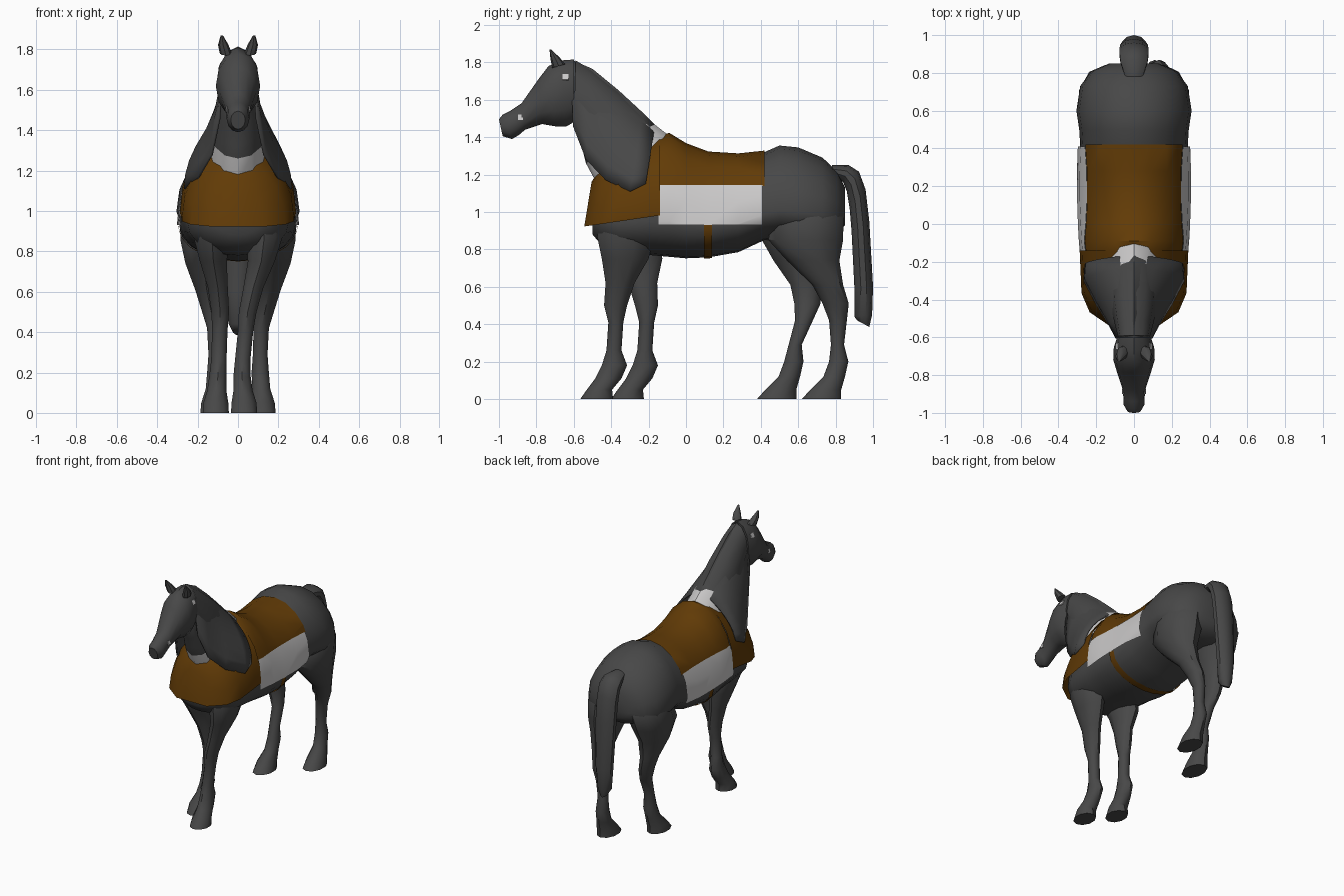
import bpy, bmesh, math
from mathutils import Vector

if "Cube" in bpy.data.objects:
    bpy.data.objects.remove(bpy.data.objects["Cube"])


def material(name, rgb):
    m = bpy.data.materials.new(name)
    m.diffuse_color = (*rgb, 1)
    m.use_nodes = True
    m.node_tree.nodes["Principled BSDF"].inputs["Base Color"].default_value = m.diffuse_color
    return m


DARK = material("dark_coat", (0.064, 0.064, 0.064))
BROWN = material("brown_cloth", (0.122, 0.044, 0.002))
LIGHT = material("light_grey", (0.6, 0.59, 0.59))


def finish(name, bm, *mats):
    bmesh.ops.recalc_face_normals(bm, faces=bm.faces)
    me = bpy.data.meshes.new(name)
    bm.to_mesh(me)
    bm.free()
    ob = bpy.data.objects.new(name, me)
    bpy.context.collection.objects.link(ob)
    for m in mats:
        me.materials.append(m)
    bpy.ops.object.select_all(action='DESELECT')
    ob.select_set(True)
    bpy.context.view_layer.objects.active = ob
    bpy.ops.object.shade_smooth_by_angle(angle=math.radians(40))
    return ob


def loft(sections, n=12, k=0.5, side=1):
    """Rings from (y1, z1, y2, z2, half_width[, centre_x]); k = height of the widest point."""
    bm = bmesh.new()
    rings = []
    for s in sections:
        a, b = Vector((0, s[0], s[1])), Vector((0, s[2], s[3]))
        mid = b.lerp(a, k)
        cx = s[5] if len(s) > 5 else 0
        ring = []
        for i in range(n):
            t = 2 * math.pi * i / n
            u = math.cos(t)
            p = mid + ((a - mid) * u if u > 0 else (b - mid) * -u)
            p.x = side * (cx + s[4] * math.sin(t))
            ring.append(bm.verts.new(p))
        rings.append(ring)
    for r, q in zip(rings, rings[1:]):
        for i in range(n):
            bm.faces.new((r[i], r[(i + 1) % n], q[(i + 1) % n], q[i]))
    bm.faces.new(rings[0])
    bm.faces.new(rings[-1])
    return bm


def trim(bm, *planes):
    """Cut away everything on the normal side of each plane."""
    for co, no in planes:
        bmesh.ops.bisect_plane(bm, geom=bm.verts[:] + bm.edges[:] + bm.faces[:],
                               plane_co=co, plane_no=no, clear_outer=True)
    return bm


# Torso: (y, top z, bottom z, half width)
torso = [(-.50, 1.15, .88, .12), (-.45, 1.24, .82, .20), (-.36, 1.31, .78, .25),
         (-.2, 1.38, .77, .27), (-.09, 1.415, .76, .28), (.0, 1.36, .752, .285),
         (.12, 1.315, .757, .29), (.28, 1.305, .785, .29), (.42, 1.32, .85, .285),
         (.5, 1.355, .86, .29), (.6, 1.345, .85, .305), (.73, 1.29, .85, .285),
         (.81, 1.215, .88, .225), (.85, 1.13, .93, .13)]


def torso_shell(o):
    return loft([(y, t + o, y, b - o, w + o) for y, t, b, w in torso], 20, 0.3)


finish("torso", torso_shell(0), DARK)

# Cloth pieces cut from shells just outside the torso
finish("saddle_cloth", trim(torso_shell(.008), ((0, .42, 0), (0, 1, 0)),
       ((0, -.15, 0), (0, -1, 0)), ((0, 0, 1.14), (0, 0, -1))), BROWN)
finish("side_panels", trim(torso_shell(.012), ((0, .41, 0), (0, 1, 0)),
       ((0, -.15, 0), (0, -1, 0)), ((0, 0, .93), (0, 0, -1)), ((0, 0, 1.145), (0, 0, 1))), LIGHT)
finish("girth_strap", trim(torso_shell(.006), ((0, .14, 0), (0, 1, 0)),
       ((0, .095, 0), (0, -1, 0)), ((0, 0, .935), (0, 0, 1))), BROWN)
chest = [(-.505, 1.16, -.58, .7, .125), (-.45, 1.25, -.48, .7, .235), (-.36, 1.32, -.37, .7, .278),
         (-.2, 1.388, -.2, .7, .285), (-.09, 1.423, -.09, .7, .29)]
finish("chest_cloth", trim(loft(chest, 20, .42), ((0, -.14, 0), (0, 1, 0)),
       ((0, -.56, .92), (0, .146, -1))), BROWN)

# Neck with a light collar at its base
neck = loft([(-.59, 1.81, -.60, 1.47, .085), (-.50, 1.755, -.575, 1.40, .1),
             (-.35, 1.635, -.55, 1.32, .12), (-.19, 1.485, -.535, 1.26, .13),
             (-.10, 1.415, -.47, 1.14, .15), (-.04, 1.34, -.43, 1.05, .15)])
neck.faces.ensure_lookup_table()
for i, f in enumerate(neck.faces):
    f.material_index = 1 if i >= 36 else 0
finish("neck", neck, DARK, LIGHT)

# Head
finish("head", loft([(-.60, 1.815, -.60, 1.48, .09), (-.67, 1.81, -.64, 1.457, .107),
                     (-.735, 1.78, -.70, 1.458, .11), (-.785, 1.715, -.77, 1.47, .092),
                     (-.88, 1.58, -.86, 1.44, .062), (-.94, 1.54, -.895, 1.41, .056),
                     (-.98, 1.52, -.93, 1.39, .056), (-1.0, 1.495, -.98, 1.405, .036)]), DARK)

# Mane draped over both sides of the neck: (crest y, z, lower y, z, lower x)
mane = bmesh.new()
columns = [(-.615, 1.815, -.605, 1.46, .098), (-.5, 1.765, -.535, 1.28, .135),
           (-.36, 1.65, -.43, 1.17, .20), (-.23, 1.53, -.3, 1.11, .268),
           (-.165, 1.465, -.215, 1.15, .262)]
grid = []
for cy, cz, ly, lz, lx in columns:
    row = []
    for i in range(-6, 7):
        s = abs(i) / 6
        x = 0 if i == 0 else math.copysign(lx * math.sin(s * math.pi / 2) ** .7, i)
        row.append(mane.verts.new((x, cy + (ly - cy) * s, cz + (lz - cz) * s)))
    grid.append(row)
for r, q in zip(grid, grid[1:]):
    for i in range(12):
        mane.faces.new((r[i], r[i + 1], q[i + 1], q[i]))
ob = finish("mane", mane, DARK)
mod = ob.modifiers.new("thickness", 'SOLIDIFY')
mod.thickness = .012

# Tail
finish("tail", loft([(.78, 1.25, .79, 1.19, .05), (.87, 1.25, .84, 1.16, .075),
                     (.925, 1.215, .86, 1.11, .08), (.96, 1.12, .875, 1.02, .08),
                     (.98, .95, .885, .9, .078), (1.0, .6, .9, .6, .065),
                     (.995, .45, .9, .44, .05), (.98, .385, .915, .42, .025)], 10), DARK)

# Legs: (z, front y, back y, half width, centre x)
front_leg = [(1.0, -.44, -.2, .09, .13), (.87, -.475, -.17, .095, .13), (.75, -.45, -.2, .07, .122),
             (.62, -.43, -.275, .052, .1), (.5, -.438, -.315, .046, .088),
             (.41, -.415, -.335, .04, .09), (.26, -.425, -.345, .04, .095),
             (.18, -.45, -.315, .045, .1), (.11, -.485, -.345, .05, .105),
             (.05, -.53, -.395, .065, .11), (0, -.565, -.39, .068, .11)]
hind_leg = [(1.15, .5, .77, .08, .12), (.97, .46, .842, .145, .152), (.85, .44, .84, .125, .165),
            (.74, .54, .82, .095, .17), (.61, .675, .84, .06, .155), (.51, .73, .87, .048, .135),
            (.42, .765, .86, .04, .115), (.29, .775, .845, .038, .11), (.2, .765, .868, .045, .11),
            (.12, .735, .85, .047, .115), (.05, .665, .83, .065, .12), (0, .62, .83, .07, .12)]


def leg(name, rows, side, dy, reach, lean=0):
    """Shift the foot by dy along the body and by lean towards the middle."""
    secs = []
    for z, f, b, w, cx in rows:
        t = max(0, (.95 - z) / reach)
        d = dy * min(1, t)
        secs.append((f + d, z, b + d, z, w, cx - lean * min(1, max(0, (.8 - z) / .6))))
    finish(name, loft(secs, 10, .5, side), DARK)


leg("front_leg_right", front_leg, 1, 0, 1, .08)
leg("front_leg_left", front_leg, -1, .165, .45)
leg("hind_leg_right", hind_leg, 1, 0, 1)
leg("hind_leg_left", hind_leg, -1, -.24, .7)


# Eye and nostril plates
def plate(name, loc, size, tilt):
    bm = bmesh.new()
    bmesh.ops.create_cube(bm, size=1)
    for v in bm.verts:
        v.co = Vector((v.co.x * .009, v.co.y * size, v.co.z * size))
    ob = finish(name, bm, LIGHT)
    ob.location = loc
    ob.rotation_euler = (0, tilt, 0)


for side, label in ((1, "right"), (-1, "left")):
    # Ears
    finish("ear_" + label, loft([(-.715, 1.77, -.645, 1.79, .03, .06), (-.725, 1.82, -.675, 1.825, .026, .073),
                                 (-.73, 1.87, -.72, 1.868, .006, .08)], 8, .5, side), DARK)
    plate("eye_" + label, (side * .088, -.645, 1.72), .032, -side * .4)
    plate("nostril_" + label, (side * .056, -.885, 1.505), .028, -side * .2)
